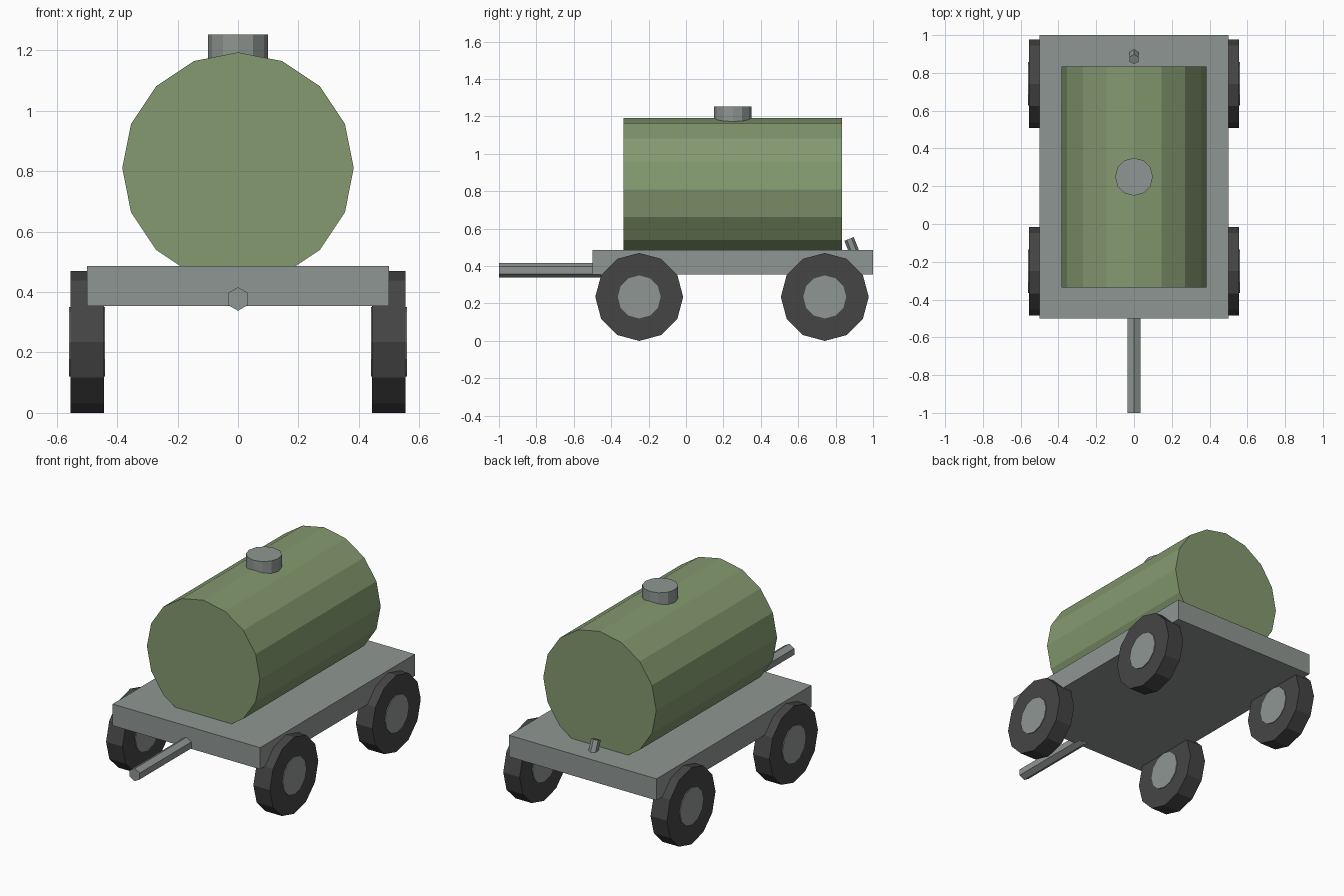
import bpy
import math
from mathutils import Vector

if "Cube" in bpy.data.objects:
    bpy.data.objects.remove(bpy.data.objects["Cube"], do_unlink=True)


def make_material(name, rgb):
    mat = bpy.data.materials.new(name)
    mat.use_nodes = True
    mat.diffuse_color = (*rgb, 1)
    mat.node_tree.nodes["Principled BSDF"].inputs["Base Color"].default_value = (*rgb, 1)
    return mat


green = make_material("olive_green", (0.23, 0.32, 0.16))
grey = make_material("metal_grey", (0.275, 0.305, 0.287))
rubber = make_material("dark_rubber", (0.062, 0.06, 0.06))


def finish(name, mat):
    obj = bpy.context.object
    obj.name = name
    obj.data.materials.append(mat)
    return obj


def rod(name, start, end, radius, sides, mat, rotation=None):
    """Flat-sided cylinder between two points."""
    a, b = Vector(start), Vector(end)
    if rotation is None:
        # Tilt about x only, so a corner of the polygon points up
        d = b - a
        rotation = (math.atan2(-d.y, d.z), 0, 0)
    bpy.ops.mesh.primitive_cylinder_add(
        vertices=sides, radius=radius, depth=(b - a).length,
        location=(a + b) / 2, rotation=rotation)
    return finish(name, mat)


# Flat trailer bed
bpy.ops.mesh.primitive_cube_add(size=1, location=(0, 0.25, 0.42))
bpy.context.object.scale = (1, 1.5, 0.132)
finish("bed", grey)

# Tank with its filler cap
rod("tank", (0, -0.335, 0.81), (0, 0.835, 0.81), 0.383, 16, green)
rod("filler_cap", (0, 0.25, 1.1), (0, 0.25, 1.252), 0.1, 12, grey)

# Tow bar at the front and drain pipe at the back
rod("tow_bar", (0, -1, 0.377), (0, -0.455, 0.377), 0.039, 6, grey)
rod("drain_pipe", (0, 0.913, 0.44), (0, 0.872, 0.545), 0.027, 6, grey)

# Four wheels, hubs showing on both faces
sideways = (0, math.pi / 2, 0)
for side, sx in (("left", 1), ("right", -1)):
    for place, y in (("front", -0.25), ("rear", 0.742)):
        for part, inner, outer, radius, mat in (
                ("tyre", 0.444, 0.555, 0.235, rubber),
                ("hub", 0.44, 0.56, 0.115, grey)):
            rod(f"{place}_{side}_{part}", (sx * inner, y, 0.235),
                (sx * outer, y, 0.235), radius, 12, mat, sideways)
